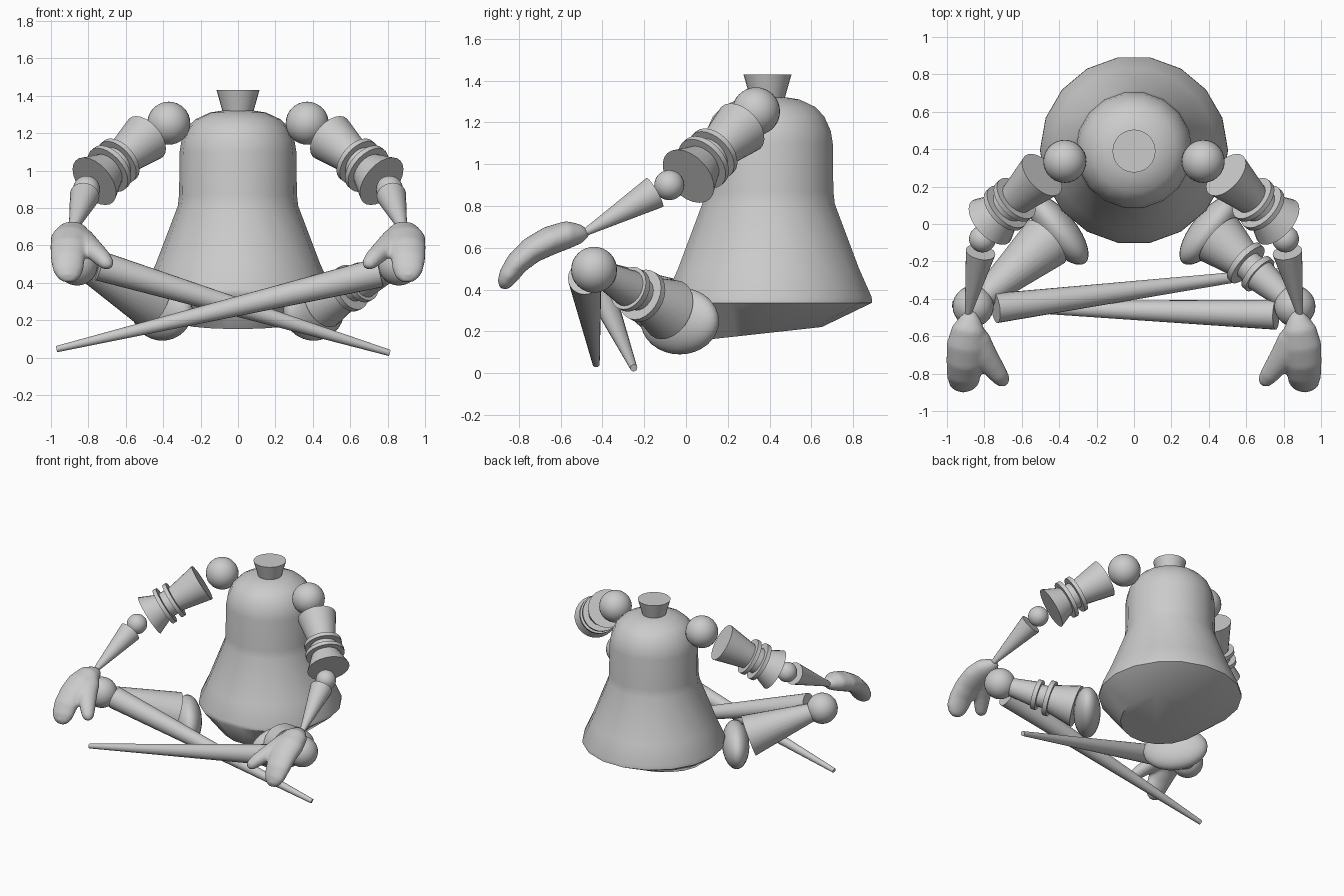
import bpy, bmesh, math
from mathutils import Vector, Matrix

if "Cube" in bpy.data.objects:
    bpy.data.objects.remove(bpy.data.objects["Cube"])

grey = bpy.data.materials.new("plain grey")
grey.diffuse_color = (0.6, 0.6, 0.6, 1)
grey.use_nodes = True
grey.node_tree.nodes["Principled BSDF"].inputs["Base Color"].default_value = grey.diffuse_color


def make_object(name, bm):
    bmesh.ops.recalc_face_normals(bm, faces=bm.faces[:])
    me = bpy.data.meshes.new(name)
    bm.to_mesh(me)
    bm.free()
    me.materials.append(grey)
    ob = bpy.data.objects.new(name, me)
    bpy.context.collection.objects.link(ob)
    return ob


def skin(bm, rings):
    """Join rings of points into a closed tube."""
    vs = [[bm.verts.new(p) for p in ring] for ring in rings]
    n = len(vs[0])
    for a, b in zip(vs, vs[1:]):
        for i in range(n):
            j = (i + 1) % n
            bm.faces.new((a[i], a[j], b[j], b[i]))
    bm.faces.new(vs[0][::-1])
    bm.faces.new(vs[-1])


def frustum(name, a, b, ra, rb, sides=24):
    a, b = Vector(a), Vector(b)
    rot = (b - a).to_track_quat('Z', 'Y')
    bm = bmesh.new()
    skin(bm, [[c + rot @ Vector((r * math.cos(t), r * math.sin(t), 0))
               for t in (2 * math.pi * i / sides for i in range(sides))]
              for c, r in ((a, ra), (b, rb))])
    return make_object(name, bm)


def ball(name, c, radii, turn=0.0):
    """Ellipsoid turned about the vertical."""
    bm = bmesh.new()
    bmesh.ops.create_uvsphere(bm, u_segments=28, v_segments=16, radius=1)
    bm.transform(Matrix.Translation(c) @ Matrix.Rotation(turn, 4, 'Z')
                 @ Matrix.Diagonal((*radii, 1)))
    return make_object(name, bm)


def limb(name, a, b, pieces):
    """Frustums placed by fraction along the line a-b."""
    a, b = Vector(a), Vector(b)
    for part, t0, t1, r0, r1 in pieces:
        frustum(name + "_" + part, a.lerp(b, t0), a.lerp(b, t1), r0, r1)


def lobe(bm, path, side):
    """Elliptical tube through (x, y, z, half width, half thickness)."""
    pts = [Vector((side * p[0], p[1], p[2])) for p in path]
    rings = []
    for i, p in enumerate(path):
        d = (pts[min(i + 1, len(pts) - 1)] - pts[max(i - 1, 0)]).normalized()
        u = d.cross(Vector((0, 0, 1))).normalized()
        v = u.cross(d)
        rings.append([pts[i] + u * p[3] * math.cos(t) + v * p[4] * math.sin(t)
                      for t in (math.pi * k / 10 for k in range(20))])
    skin(bm, rings)


# Bell-shaped body with a flared neck and a tilted underside
CY, N = 0.395, 18
profile = [(0.503, 0.337), (0.501, 0.365), (0.44, 0.5), (0.322, 0.81),
           (0.315, 0.87), (0.312, 1.1), (0.302, 1.16), (0.27, 1.23),
           (0.225, 1.275), (0.15, 1.31), (0.085, 1.32)]


def circle(r, z, cy=CY, tilt=0.0):
    return [(r * math.sin(t), cy + r * math.cos(t), z + tilt * r * math.cos(t))
            for t in (2 * math.pi * (i + 0.5) / N for i in range(N))]


bm = bmesh.new()
skin(bm, [circle(0.315, 0.187, 0.34, 0.11)] + [circle(r, z) for r, z in profile])
make_object("body", bm)
frustum("neck", (0, 0.39, 1.3), (0, 0.39, 1.43), 0.078, 0.115)

# Outer hand shapes: mitten and thumb
mitten = [(.87, -.465, .668, .025, .015), (.875, -.50, .667, .055, .045),
          (.885, -.56, .665, .09, .066), (.897, -.65, .635, .106, .07),
          (.905, -.74, .588, .1, .064), (.91, -.81, .525, .092, .056),
          (.908, -.85, .465, .082, .048), (.905, -.868, .427, .062, .036),
          (.905, -.874, .403, .03, .018)]
thumb = [(.87, -.55, .655, .05, .04), (.845, -.62, .638, .078, .06),
         (.81, -.69, .605, .075, .056), (.765, -.75, .568, .062, .05),
         (.725, -.805, .53, .052, .046), (.697, -.842, .497, .04, .036),
         (.688, -.855, .48, .018, .016)]

for side, label in ((1, "right"), (-1, "left")):
    def P(x, y, z):
        return Vector((side * x, y, z))

    # Arm
    ball(label + "_shoulder", P(.37, .335, 1.253), [0.115] * 3)
    ball(label + "_elbow", P(.81, -.08, .9), [0.072] * 3)
    limb(label + "_arm", P(.385, .36, 1.265), P(.83, -.045, .89), [
        ("upper", .24, .56, .137, .092), ("ring_a", .55, .59, .133, .133),
        ("spacer", .59, .68, .095, .095), ("ring_b", .66, .7, .138, .138),
        ("cuff", .7, .86, .1, .15)])
    frustum(label + "_forearm", P(.82, -.15, .865), P(.887, -.48, .675), .08, .018)

    # Hand, fused and rounded
    bm = bmesh.new()
    lobe(bm, mitten, side)
    lobe(bm, thumb, side)
    hand = make_object(label + "_hand", bm)
    m = hand.modifiers.new("fuse", 'REMESH')
    m.mode, m.voxel_size, m.use_smooth_shade = 'VOXEL', 0.012, True
    m = hand.modifiers.new("round", 'SMOOTH')
    m.factor, m.iterations = 0.5, 8

    # Leg joints, hips are wide upright discs facing the thighs
    hip, knee = P(.395, -.03, .275), P(.86, -.44, .495)
    ball(label + "_hip", P(.405, -.03, .25), (.095, .23, .16),
         side * math.radians(-39))
    ball(label + "_knee", knee, [0.11] * 3)
    if side > 0:
        limb("right_thigh", hip, knee, [
            ("base", .13, .42, .15, .1), ("ring_a", .41, .46, .127, .127),
            ("spacer", .46, .56, .08, .08), ("ring_b", .55, .6, .108, .108),
            ("top", .6, .87, .09, .065)])
    else:
        limb("left_thigh", hip, knee, [("cone", .16, .88, .15, .065)])

# Crossed shins
frustum("right_shin", (.76, -.485, .455), (-.97, -.43, .045), .08, .017)
frustum("left_shin", (-.74, -.45, .49), (.81, -.25, .025), .08, .017)

# Smooth shading with sharp edges kept
for ob in bpy.data.objects:
    ob.select_set(True)
    bpy.context.view_layer.objects.active = ob
bpy.ops.object.shade_smooth_by_angle(angle=math.radians(40))
